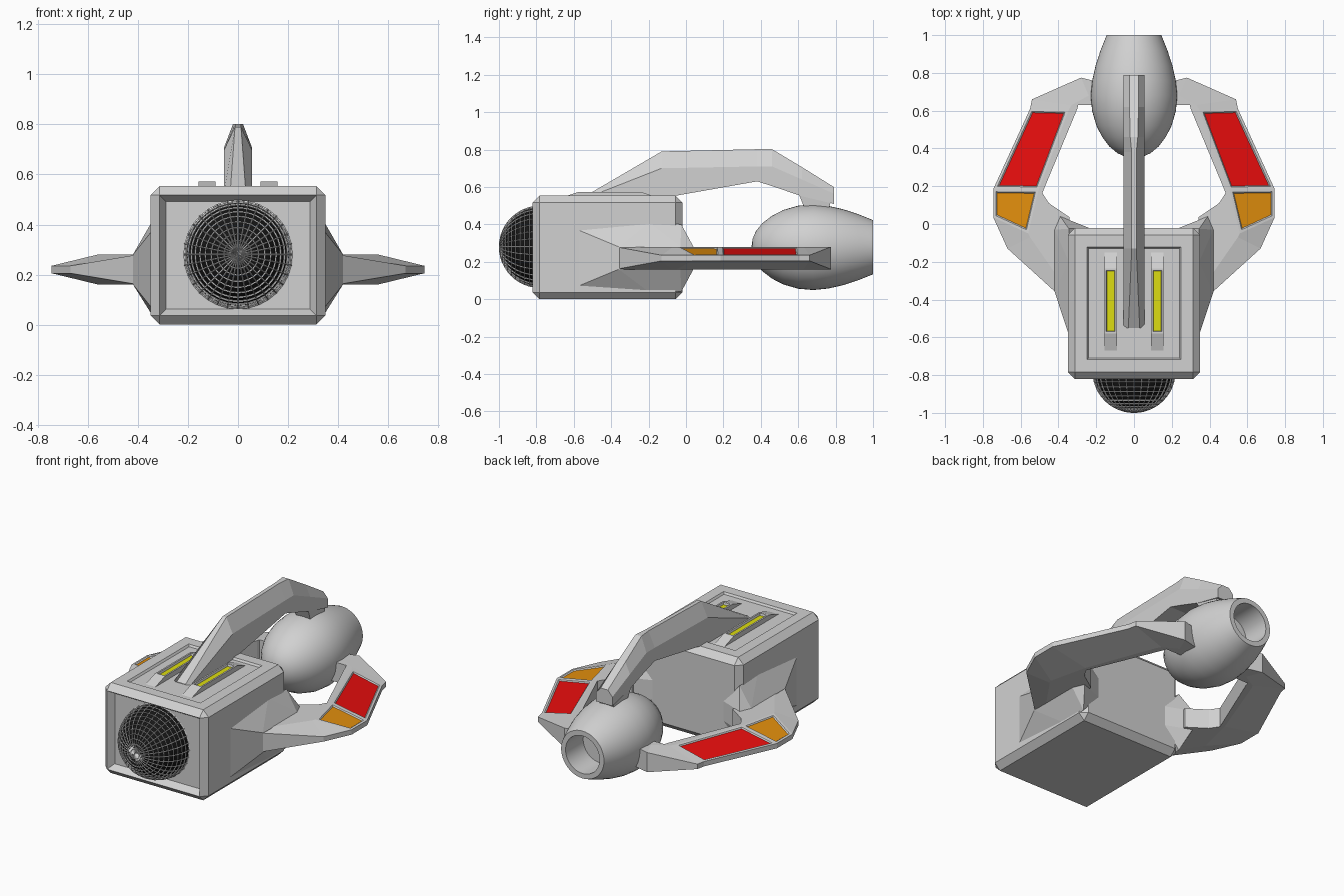
import bpy, bmesh, math
from mathutils import Matrix, Vector

if "Cube" in bpy.data.objects:
    bpy.data.objects.remove(bpy.data.objects["Cube"])


def material(name, rgb):
    m = bpy.data.materials.new(name)
    m.diffuse_color = (*rgb, 1)
    m.use_nodes = True
    m.node_tree.nodes["Principled BSDF"].inputs["Base Color"].default_value = m.diffuse_color
    return m


GREY = material("hull grey", (0.64, 0.64, 0.64))
BLACK = material("black", (0.008, 0.008, 0.008))
RED = material("red", (0.8, 0.004, 0.004))
ORANGE = material("orange", (0.75, 0.27, 0.004))
YELLOW = material("yellow", (0.72, 0.72, 0.006))


def finish(name, bm, mats=(GREY,), mirror=False, normals=True):
    if normals:
        bmesh.ops.recalc_face_normals(bm, faces=bm.faces[:])
    me = bpy.data.meshes.new(name)
    bm.to_mesh(me)
    bm.free()
    ob = bpy.data.objects.new(name, me)
    bpy.context.collection.objects.link(ob)
    for m in mats:
        me.materials.append(m)
    if mirror:
        ob.modifiers.new("mirror", 'MIRROR')
    return ob


def loft(rings):
    """Closed solid through rings of equal point count."""
    bm = bmesh.new()
    vs = [[bm.verts.new(p) for p in r] for r in rings]
    n = len(vs[0])
    strips = [[bm.faces.new((a[i], a[(i + 1) % n], b[(i + 1) % n], b[i])) for i in range(n)]
              for a, b in zip(vs, vs[1:])]
    bm.faces.new(vs[0])
    bm.faces.new(vs[-1])
    bmesh.ops.recalc_face_normals(bm, faces=bm.faces[:])
    return bm, strips


def sink(bm, face, thickness, depth, mat=0):
    bmesh.ops.inset_individual(bm, faces=[face], thickness=thickness, depth=-depth,
                               use_even_offset=True)
    face.material_index = mat


def hull(name, pts, mirror=False):
    bm = bmesh.new()
    for p in pts:
        bm.verts.new(p)
    bmesh.ops.convex_hull(bm, input=bm.verts[:])
    return finish(name, bm, mirror=mirror)


# Main body: chamfered box with sunken front and top panels
bm = bmesh.new()
bmesh.ops.create_cube(bm, size=1, matrix=Matrix.Translation((0, -0.42, 0.277))
                      @ Matrix.Diagonal((0.7, 0.8, 0.554, 1)))
bmesh.ops.bevel(bm, geom=bm.edges[:], offset=0.037, segments=1, affect='EDGES')
bm.normal_update()
front = min(bm.faces, key=lambda f: f.calc_center_median().y)
top = max(bm.faces, key=lambda f: f.calc_center_median().z)
sink(bm, front, 0.025, 0.04)
sink(bm, top, 0.065, 0.0)
sink(bm, top, 0.008, 0.012)
finish("main_body", bm)

# Faceted side bulges that carry the arms
hull("side_bulge", [(0.34, -0.6, 0.38), (0.34, -0.6, 0.06),
                    (0.42, -0.36, 0.28), (0.42, -0.36, 0.16),
                    (0.42, -0.03, 0.28), (0.42, -0.03, 0.16),
                    (0.39, 0.04, 0.28), (0.39, 0.04, 0.16),
                    (0.24, -0.02, 0.28), (0.24, -0.02, 0.16),
                    (0.345, -0.025, 0.4), (0.345, -0.025, 0.04),
                    (0.345, -0.2, 0.41), (0.345, -0.2, 0.04)], mirror=True)


# Front dome: black core under a grey wire grille
def dome(name, radius, mat):
    bm = bmesh.new()
    bmesh.ops.create_uvsphere(bm, u_segments=32, v_segments=24, radius=radius,
                              matrix=Matrix.Translation((0, -0.78, 0.28))
                              @ Matrix.Rotation(math.pi / 2, 4, 'X'))
    bmesh.ops.delete(bm, geom=[v for v in bm.verts if v.co.y > -0.77], context='VERTS')
    return finish(name, bm, (mat,))


core = dome("dome_core", 0.211, BLACK)
for p in core.data.polygons:
    p.use_smooth = True
grille = dome("dome_grille", 0.216, GREY)
w = grille.modifiers.new("wire", 'WIREFRAME')
w.thickness = 0.009
w.use_even_offset = False

# Rear engine pod: lathed shell with open nozzle
profile = [(0.35, 0.0), (0.356, 0.045), (0.375, 0.088), (0.41, 0.13), (0.46, 0.168),
           (0.52, 0.199), (0.6, 0.222), (0.68, 0.229), (0.76, 0.221), (0.84, 0.203),
           (0.92, 0.177), (1.0, 0.145), (1.0, 0.115), (0.83, 0.115), (0.83, 0.0)]
bm = bmesh.new()
pv = [bm.verts.new((r, y, 0)) for y, r in profile]
pe = [bm.edges.new(e) for e in zip(pv, pv[1:])]
bmesh.ops.spin(bm, geom=pv + pe, cent=(0, 0, 0), axis=(0, 1, 0), angle=2 * math.pi, steps=48)
bmesh.ops.remove_doubles(bm, verts=bm.verts[:], dist=0.0005)
bmesh.ops.translate(bm, verts=bm.verts[:], vec=(0, 0, 0.278))
pod = finish("engine_pod", bm)
bpy.context.view_layer.objects.active = pod
pod.select_set(True)
bpy.ops.object.shade_smooth_by_angle(angle=math.radians(35))

# Side arms: stations of inner edge, ridge, outer edge and outer half thickness
stations = [((0.34, 0.035), (0.39, -0.3), (0.40, -0.375), 0.06),
            ((0.45, 0.11), (0.55, -0.07), (0.67, -0.13), 0.015),
            ((0.47, 0.14), (0.56, -0.05), (0.745, 0.035), 0.015),
            ((0.485, 0.165), (0.505, 0.182), (0.745, 0.185), 0.015),
            ((0.30, 0.61), (0.345, 0.605), (0.55, 0.61), 0.015),
            ((0.295, 0.63), (0.33, 0.63), (0.54, 0.66), 0.015),
            ((0.2, 0.63), (0.24, 0.68), (0.28, 0.775), 0.06),
            ((0.1, 0.63), (0.1, 0.68), (0.1, 0.73), 0.06)]
rings = []
for i, r, o, h in stations:
    rings.append([(*i, 0.28), (*r, 0.28), (*o, 0.22 + h),
                  (*o, 0.22 - h), (*r, 0.16), (*i, 0.16)])
bm, strips = loft(rings)
# sunken coloured panels on the outer top slope
for k, mat in ((2, 1), (3, 2)):
    sink(bm, strips[k][1], 0.014, 0.0)
    sink(bm, strips[k][1], 0.006, 0.006, mat)
finish("side_arm", bm, (GREY, ORANGE, RED), mirror=True, normals=False)

# Top fin: ridged beam from body to pod (y, top, shoulder, bottom, ridge half width)
rings = []
for y, t, s, b, rw in [(-0.55, 0.545, 0.535, 0.5, 0.03), (-0.13, 0.79, 0.70, 0.54, 0.012),
                       (0.38, 0.802, 0.71, 0.63, 0.012), (0.46, 0.802, 0.71, 0.605, 0.02),
                       (0.62, 0.706, 0.64, 0.55, 0.024), (0.79, 0.60, 0.565, 0.51, 0.024)]:
    rings.append([(-0.055, y, b), (-0.055, y, s), (-rw, y, t),
                  (rw, y, t), (0.055, y, s), (0.055, y, b)])
finish("top_fin", loft(rings)[0])

# Short pylon joining fin and pod
hull("pod_pylon", [(x * s, y, z) for s in (-1, 1) for x, y, z in
                   [(0.054, 0.6, 0.57), (0.054, 0.785, 0.56), (0.045, 0.64, 0.47),
                    (0.045, 0.76, 0.47)]])

# Top vents: wedge rails with sunken yellow strips
rings = [[(x, -0.69, 0.535), (x, -0.58, 0.572), (x, -0.235, 0.572), (x, -0.13, 0.535)]
         for x in (0.09, 0.157)]
bm, strips = loft(rings)
lid = max(bm.faces, key=lambda f: f.calc_center_median().z)
sink(bm, lid, 0.01, 0.0)
sink(bm, lid, 0.004, 0.012, 1)
finish("top_vent", bm, (GREY, YELLOW), mirror=True, normals=False)
